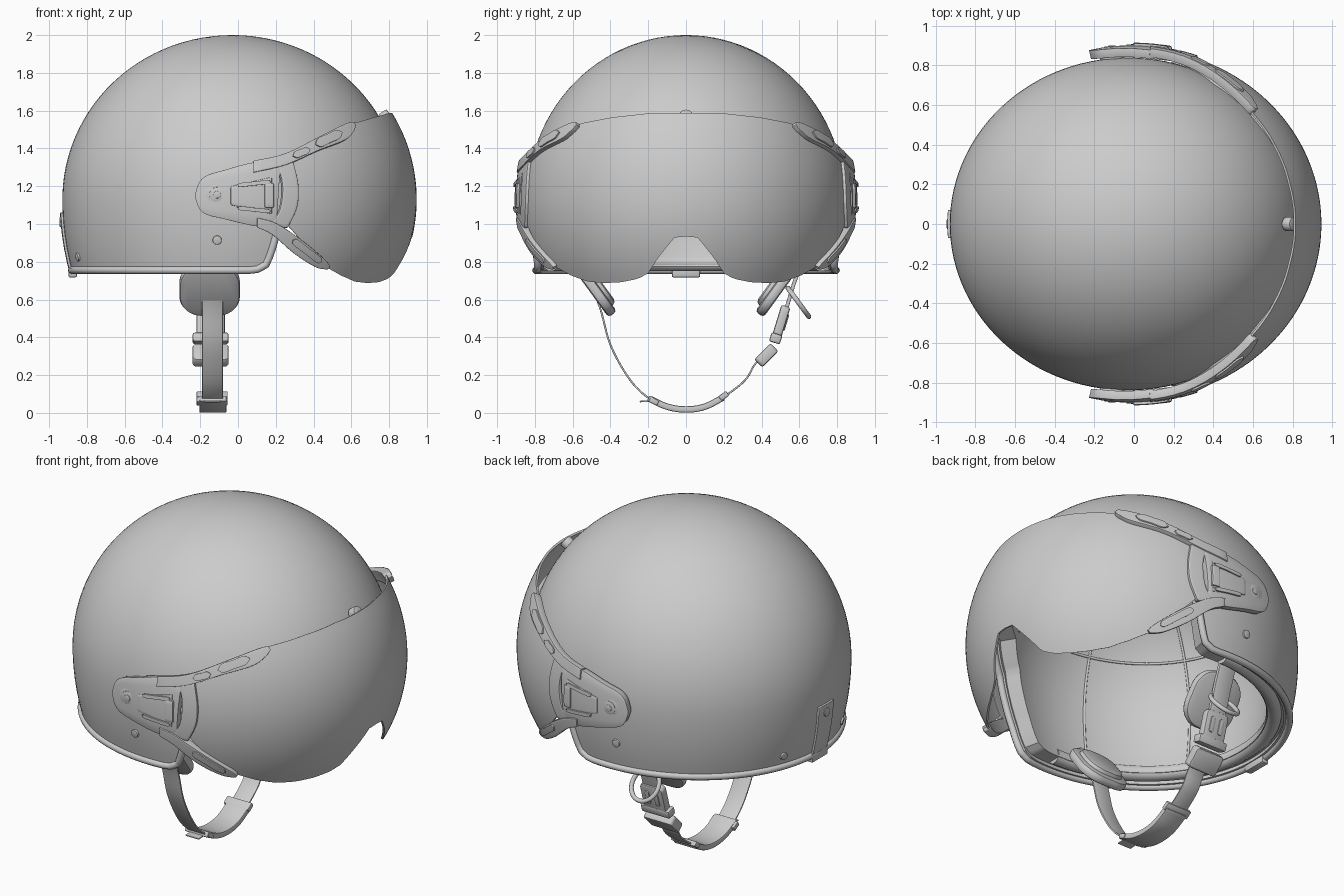
import bpy, bmesh
from math import sin, cos, acos, sqrt, radians, pi
from mathutils import Vector, Matrix

if "Cube" in bpy.data.objects:
    bpy.data.objects.remove(bpy.data.objects["Cube"])

ZC = 1.13  # height of the widest part of the helmet


def interp(t, pts):
    for (a, va), (b, vb) in zip(pts, pts[1:]):
        if t <= b:
            return va + (vb - va) * (t - a) / (b - a)
    return pts[-1][1]


def spline(pts, n=6):
    p = [Vector(q) for q in pts]
    p = [2 * p[0] - p[1]] + p + [2 * p[-1] - p[-2]]
    out = []
    for i in range(1, len(p) - 2):
        a, b, c, d = p[i - 1:i + 3]
        for k in range(n):
            t = k / n
            out.append(0.5 * (2 * b + (c - a) * t + (2 * a - 5 * b + 4 * c - d) * t * t
                              + (3 * b - a - 3 * c + d) * t ** 3))
    return out + [p[-2]]


def finish(o, angle=35):
    bpy.ops.object.select_all(action='DESELECT')
    o.select_set(True)
    bpy.context.view_layer.objects.active = o
    bpy.ops.object.convert(target='MESH')
    bpy.ops.object.shade_smooth_by_angle(angle=radians(angle))
    return o


def from_bm(name, bm, thick=0, bevel=0):
    bmesh.ops.remove_doubles(bm, verts=bm.verts, dist=1e-5)
    bmesh.ops.recalc_face_normals(bm, faces=bm.faces)
    me = bpy.data.meshes.new(name)
    bm.to_mesh(me)
    bm.free()
    o = bpy.data.objects.new(name, me)
    bpy.context.collection.objects.link(o)
    if thick:
        m = o.modifiers.new('thick', 'SOLIDIFY')
        m.thickness, m.offset = thick, 0
    if bevel:
        m = o.modifiers.new('bevel', 'BEVEL')
        m.width, m.segments, m.limit_method, m.angle_limit = bevel, 2, 'ANGLE', radians(40)
    return finish(o)


def grid(name, rows, closed=False, thick=0, bevel=0):
    bm = bmesh.new()
    vs = [[bm.verts.new(p) for p in r] for r in rows]
    n = len(rows[0])
    for a, b in zip(vs, vs[1:]):
        for i in range(n if closed else n - 1):
            j = (i + 1) % n
            bm.faces.new((a[i], a[j], b[j], b[i]))
    return from_bm(name, bm, thick, bevel)


def tube(name, pts, r, cyclic=False):
    cu = bpy.data.curves.new(name, 'CURVE')
    cu.dimensions, cu.bevel_depth, cu.bevel_resolution = '3D', r, 3
    cu.use_fill_caps = True
    s = cu.splines.new('POLY')
    s.points.add(len(pts) - 1)
    for q, p in zip(s.points, pts):
        q.co = (*p, 1)
    s.use_cyclic_u = cyclic
    o = bpy.data.objects.new(name, cu)
    bpy.context.collection.objects.link(o)
    return finish(o, 60)


def rbox(name, loc, size, rx=0, corner=0, bevel=.01):
    # box with rounded corners seen along y, leaning about x
    bm = bmesh.new()
    bmesh.ops.create_cube(bm, size=1, matrix=Matrix.Diagonal((*size, 1)))
    if corner:
        es = [e for e in bm.edges if abs((e.verts[0].co - e.verts[1].co).y) > 1e-4]
        bmesh.ops.bevel(bm, geom=es, offset=corner, segments=8, profile=.5, affect='EDGES')
    bm.transform(Matrix.Translation(loc) @ Matrix.Rotation(radians(rx), 4, 'X'))
    return from_bm(name, bm, 0, bevel)


# Shell: rounded dome with a face opening; edge height depends on azimuth
EDGE = [(0, 1.42), (40, 1.40), (60, 1.33), (68, 1.2), (72, 1.05), (75, .93),
        (76.5, .84), (78, .785), (81, .76), (84, .755), (180, .755)]
half = list(range(0, 60, 3)) + list(range(60, 90)) + list(range(90, 180, 3))
THETA = half + [180] + [360 - t for t in reversed(half[1:])]


def edge_z(t):
    return interp(min(t, 360 - t), EDGE)


def shell_pt(t, z, s=1.0):
    k = (z - ZC) / ((.87 if z > ZC else 1.15) * s)
    r = sqrt(max(0, 1 - k * k))
    return Vector((-.03 + .9 * s * r * cos(radians(t)), .84 * s * r * sin(radians(t)), z))


def dome_rows(s, lift, n=32):
    rows = []
    for i in range(n + 1):
        row = []
        for t in THETA:
            z = edge_z(t) + lift
            rz = (.87 if z > ZC else 1.15) * s
            phi = acos((z - ZC) / rz) * i / n
            c = cos(phi)
            row.append(shell_pt(t, ZC + c * s * (.87 if c > 0 else 1.15), s))
        rows.append(row)
    return rows


def dome(name, s_out, s_in, lift):
    grid(name, dome_rows(s_out, lift) + dome_rows(s_in, lift)[::-1], True)


dome('shell', 1, .965, 0)
dome('liner', .962, .86, .02)
tube('edge_trim', [shell_pt(t, edge_z(t)) for t in THETA], .02, True)
tube('neck_roll', [shell_pt(t, .795, .9) for t in range(90, 271, 5)], .045)
for t in (60, 105, 150, 210, 255, 300):
    z0 = edge_z(t) + .06
    tube('liner_seam', [shell_pt(t, z0 + (1.86 - z0) * i / 20, .86) for i in range(21)], .007)
tube('liner_ring_seam', [shell_pt(t, 1.45, .86) for t in range(0, 360, 6)], .007, True)

# Visor: ellipsoid patch with a nose notch
TOP = [(0, 1.585), (15, 1.583), (30, 1.562), (44.6, 1.53), (58, 1.46), (71, 1.37), (74, 1.32)]
BOT = [(0, .935), (4, .93), (9.5, .835), (14.6, .74), (19, .712), (26, .695), (34, .69), (42, .698),
       (50, .73), (58.7, .78), (66, .87), (74, 1.0)]


def visor_pt(t, z, s=1.0):
    r = sqrt(1 - ((z - ZC) / (.9 * s)) ** 2)
    return Vector((.94 * s * r * cos(radians(t)), .88 * s * r * sin(radians(t)), z))


cols = [0, 2, 4, 6, 8, 9.5, 11, 13, 14.6] + list(range(16, 75, 2))
cols = [-t for t in reversed(cols[1:])] + cols
grid('visor', [[visor_pt(t, interp(abs(t), BOT) + (interp(abs(t), TOP) - interp(abs(t), BOT)) * i / 24)
                for t in cols] for i in range(25)], thick=.012)


# Bracket pieces follow the visor surface, described in side view (x, z)
def on_visor(x, z, side, s):
    k = 1 - (x / (.94 * s)) ** 2 - ((z - ZC) / (.9 * s)) ** 2
    return Vector((x, side * .88 * s * sqrt(max(k, 0)), z))


def strip(name, a, b, side, s, thick, bevel=.008):
    a, b = spline(a, 4), spline(b, 4)
    rows = []
    for i in range(7):
        rows.append([on_visor(*p.lerp(q, i / 6), side, s) for p, q in zip(a, b)])
    grid(name, rows, thick=thick, bevel=bevel)


def slot(name, p, q, w, side, s):
    p, q = Vector(p), Vector(q)
    d = (q - p).normalized()
    n = Vector((-d.y, d.x)) * w
    mid = (p + q) / 2
    strip(name, [p, p + d * w + n, mid + n, q - d * w + n, q],
          [p - d * .001, p + d * w - n, mid - n, q - d * w - n, q + d * .001], side, s, .012, .003)


def disc(name, pos, normal, r, depth):
    bm = bmesh.new()
    bmesh.ops.create_cone(bm, cap_ends=True, segments=28, radius1=r, radius2=r, depth=depth)
    rot = Vector(normal).to_track_quat('Z', 'Y').to_matrix().to_4x4()
    bm.transform(Matrix.Translation(pos) @ rot)
    from_bm(name, bm, 0, min(depth, r) * .2)


for side in (1, -1):
    strip('pivot_plate',
          [(-.222, 1.16), (-.2, 1.22), (-.16, 1.255), (-.08, 1.28), (.1, 1.325), (.22, 1.3)],
          [(-.222, 1.14), (-.2, 1.08), (-.16, 1.05), (-.08, 1.03), (.1, .99), (.2, 1.0)], side, 1.0, .045)
    strip('plate_panel', [(-.04, 1.2), (.05, 1.22), (.18, 1.25)], [(-.04, 1.1), (.05, 1.08), (.18, 1.05)],
          side, 1.022, .016)
    for z in (1.205, 1.085):
        slot('plate_rib', (0, z), (.17, z + (z - 1.145) * .3), .01, side, 1.034)
    strip('plate_clip', [(.14, 1.215), (.19, 1.215)], [(.14, 1.085), (.19, 1.085)], side, 1.028, .022)
    strip('visor_hinge', [(.19, 1.34), (.225, 1.24), (.23, 1.15), (.21, 1.06), (.15, .985)],
          [(.29, 1.33), (.315, 1.22), (.317, 1.13), (.3, 1.06), (.26, .98)], side, 1.006, .035)
    strip('upper_arm', [(.08, 1.33), (.25, 1.37), (.45, 1.47), (.58, 1.53), (.612, 1.515)],
          [(.08, 1.27), (.25, 1.31), (.42, 1.385), (.56, 1.44), (.605, 1.49)], side, 1.01, .045)
    strip('lower_arm', [(.1, 1.035), (.2, 1.005), (.33, .92), (.45, .82), (.48, .78)],
          [(.1, .985), (.18, .945), (.29, .85), (.4, .78), (.465, .766)], side, 1.01, .045)
    slot('upper_arm_slot', (.29, 1.36), (.38, 1.395), .018, side, 1.038)
    slot('upper_arm_slot', (.41, 1.42), (.55, 1.485), .024, side, 1.038)
    slot('lower_arm_slot', (.29, .915), (.44, .80), .018, side, 1.038)
    hub = on_visor(-.11, 1.155, side, 1.0)
    for r, d in ((.062, .07), (.042, .078), (.02, .084)):
        disc('pivot_screw', hub - Vector((0, side * .015, 0)), (-.04, side, 0), r, d)
    # Rivets on the shell
    for t, z, r in ((95.2, .915, .024), (160, .825, .022)):
        p = shell_pt(side * t, z)
        disc('rivet', p, ((p.x + .03) / .81, p.y / .7056, (z - ZC) / 1.3), r, .02)
    # Ear pads under the shell
    rbox('ear_pad', (-.15, side * .485, .655), (.32, .055, .33), -36 * side, .12, .02)
    rbox('ear_pad_cushion', (-.15, side * .47, .665), (.25, .07, .25), -36 * side, .1, .025)

# Brow button at the visor's top edge
disc('brow_button', (.785, 0, 1.565), (.8, 0, .55), .035, .05)

# Rear strap keeper
grid('rear_keeper', [[shell_pt(t, z, 1.008) for t in (175.2, 177.6, 180, 182.4, 184.8)]
                     for z in (.75, .8, .87, .94, 1.0, 1.06)], thick=.014, bevel=.004)
disc('rear_snap', shell_pt(180, 1.01, 1.01), (-1, 0, 0), .025, .022)
rbox('rear_clip', (-.875, 0, .745), (.045, .15, .055), 0, 0, .008)


# Chin strap, given as a path in (y, z)
def ribbon(name, path, x0, x1, thick, bevel=.003):
    pts = spline(path)
    grid(name, [[(x0 + (x1 - x0) * i / 2, p.x, p.y) for p in pts] for i in range(3)], thick=thick, bevel=bevel)


ribbon('chin_strap', [(-.56, .8), (-.46, .57), (-.4, .36), (-.3, .18), (-.2, .08), (-.1, .035), (0, .022),
                      (.1, .035), (.2, .085), (.31, .17), (.36, .25), (.41, .31)], -.19, -.08, .01)
ribbon('chin_pad', [(-.2, .078), (-.1, .033), (0, .018), (.1, .033), (.2, .083)], -.205, -.06, .034, .008)
rbox('strap_slider', (-.137, -.17, .062), (.165, .05, .03), -28, 0, .006)
rbox('strap_slider', (-.137, .2, .09), (.165, .05, .03), 35, 0, .006)
ribbon('strap_tail', [(-.15, .06), (-.2, .062), (-.245, .06)], -.18, -.09, .008)
ribbon('buckle_strap', [(.47, .38), (.53, .55), (.57, .68), (.62, .82)], -.2, -.09, .02)

# Buckle and pull ring on the left side
rbox('buckle_tongue', (-.145, .425, .305), (.19, .06, .12), -45, .02, .01)
rbox('buckle_body', (-.145, .5, .47), (.15, .05, .2), -17, .03, .012)
rbox('buckle_frame', (-.145, .475, .395), (.19, .06, .05), -17, 0, .01)
for x in (-.175, -.115):
    rbox('buckle_tooth', (x, .525, .48), (.03, .02, .09), -17, .012, .004)
ring = [(-.145 + .085 * cos(a), .595 + .055 * sin(a), .585 - .075 * sin(a))
        for a in [2 * pi * i / 32 for i in range(32)]]
tube('pull_ring', ring, .013, True)
